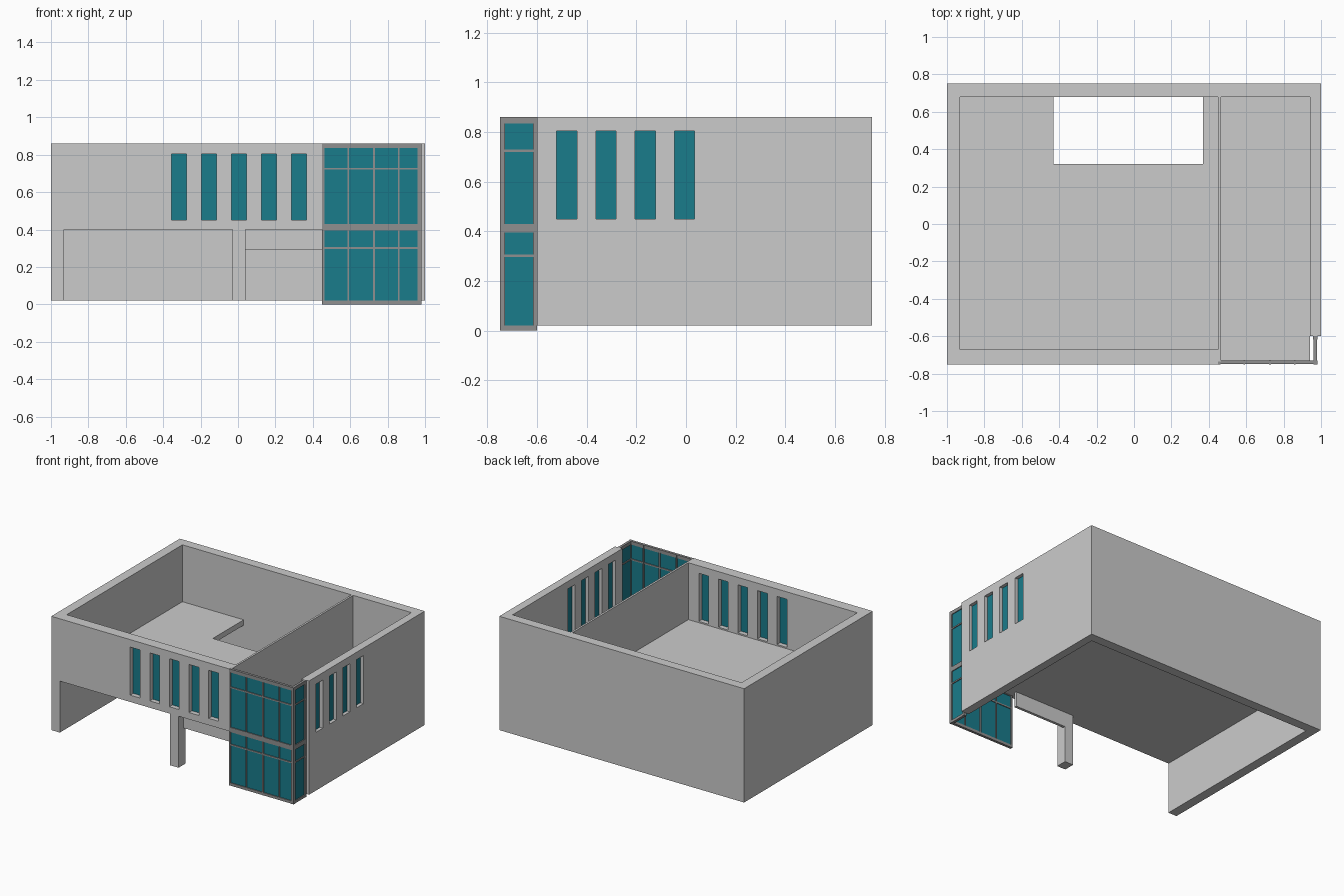
import bpy, bmesh

if "Cube" in bpy.data.objects:
    bpy.data.objects.remove(bpy.data.objects["Cube"])

def material(name, color):
    m = bpy.data.materials.new(name)
    m.diffuse_color = color
    m.use_nodes = True
    m.node_tree.nodes["Principled BSDF"].inputs["Base Color"].default_value = m.diffuse_color
    return m

GLASS = material("teal_glass", (0.01, 0.20, 0.26, 1))
DARK = material("dark_frame", (0.28, 0.28, 0.28, 1))

def boxes(name, items, mat=None):
    """One object from boxes given as (x0, x1, y0, y1, z0, z1)."""
    bm = bmesh.new()
    for x0, x1, y0, y1, z0, z1 in items:
        vs = bmesh.ops.create_cube(bm, size=1)["verts"]
        for v in vs:
            v.co = ((x0 + x1) / 2 + v.co.x * (x1 - x0),
                    (y0 + y1) / 2 + v.co.y * (y1 - y0),
                    (z0 + z1) / 2 + v.co.z * (z1 - z0))
    me = bpy.data.meshes.new(name)
    bm.to_mesh(me)
    bm.free()
    ob = bpy.data.objects.new(name, me)
    bpy.context.collection.objects.link(ob)
    if mat:
        me.materials.append(mat)
    return ob

def cut(target, items):
    """Subtract disjoint boxes from the target."""
    cutter = boxes("cutter", items)
    cutter.hide_render = True
    mod = target.modifiers.new("cut", 'BOOLEAN')
    mod.operation = 'DIFFERENCE'
    mod.solver = 'EXACT'
    mod.object = cutter
    bpy.context.view_layer.objects.active = target
    bpy.ops.object.modifier_apply(modifier=mod.name)
    bpy.data.objects.remove(cutter)

# Window positions
front_x = [-0.315 + 0.16 * i for i in range(5)]
side_y = [-0.48 + 0.158 * i for i in range(4)]
WZ = (0.45, 0.805)

# Building shell: upper rooms, open ground floor, stairwell
shell = boxes("building_shell", [(-1, 1, -0.75, 0.75, 0.02, 0.86)])
cut(shell, [(-0.93, 0.45, -0.67, 0.68, 0.44, 1),
            (0.465, 0.94, -0.67, 0.68, 0.44, 1)])
cut(shell, [(-0.93, 0.94, -0.67, 0.68, -0.5, 0.40)])
cut(shell, [(-0.43, 0.37, 0.32, 0.68, 0.3, 0.6)])
# Garage opening and entrance opening leave a post between them
cut(shell, [(-0.93, -0.03, -0.9, -0.6, -0.5, 0.40),
            (0.04, 0.46, -0.9, -0.6, -0.5, 0.40)])
# Corner removed for the glazed bay
cut(shell, [(0.45, 1.2, -0.9, -0.67, -0.5, 1)])
cut(shell, [(0.94, 1.2, -0.9, -0.60, -0.5, 1)])
# Window holes
cut(shell, [(x - 0.04, x + 0.04, -0.8, -0.6, *WZ) for x in front_x]
    + [(0.9, 1.1, y - 0.041, y + 0.041, *WZ) for y in side_y])

# Floor and partition continue into the bay
boxes("bay_floor", [(0.455, 0.94, -0.735, -0.67, 0.40, 0.44)])
boxes("bay_partition", [(0.45, 0.465, -0.735, -0.67, 0.40, 0.86)])
# Recessed beam over the entrance
boxes("entrance_beam", [(0.04, 0.465, -0.69, -0.67, 0.29, 0.40)])

# Window panes
boxes("front_window_panes",
      [(x - 0.04, x + 0.04, -0.715, -0.705, *WZ) for x in front_x], GLASS)
boxes("side_window_panes",
      [(0.965, 0.975, y - 0.041, y + 0.041, *WZ) for y in side_y], GLASS)

# Bay frame: rails on both faces, mullions on the front, posts at the ends
rails = [(0, 0.02), (0.297, 0.307), (0.395, 0.43), (0.72, 0.73), (0.835, 0.86)]
mullions = [(0.45, 0.463), (0.585, 0.594), (0.722, 0.732), (0.855, 0.864)]
frame = [(x0, x1, -0.75, -0.727, 0, 0.86) for x0, x1 in mullions]
frame += [(0.96, 0.98, -0.75, -0.73, 0, 0.86), (0.957, 0.98, -0.617, -0.60, 0, 0.86)]
frame += [(0.46, 0.965, -0.748, -0.729, a, b) for a, b in rails]
frame += [(0.959, 0.978, -0.735, -0.61, a, b) for a, b in rails]
boxes("bay_frame", frame, DARK)

# Bay glass
boxes("bay_glass_front", [(0.455, 0.965, -0.742, -0.735, 0.01, 0.85)], GLASS)
boxes("bay_glass_side", [(0.965, 0.972, -0.74, -0.607, 0.01, 0.85)], GLASS)
